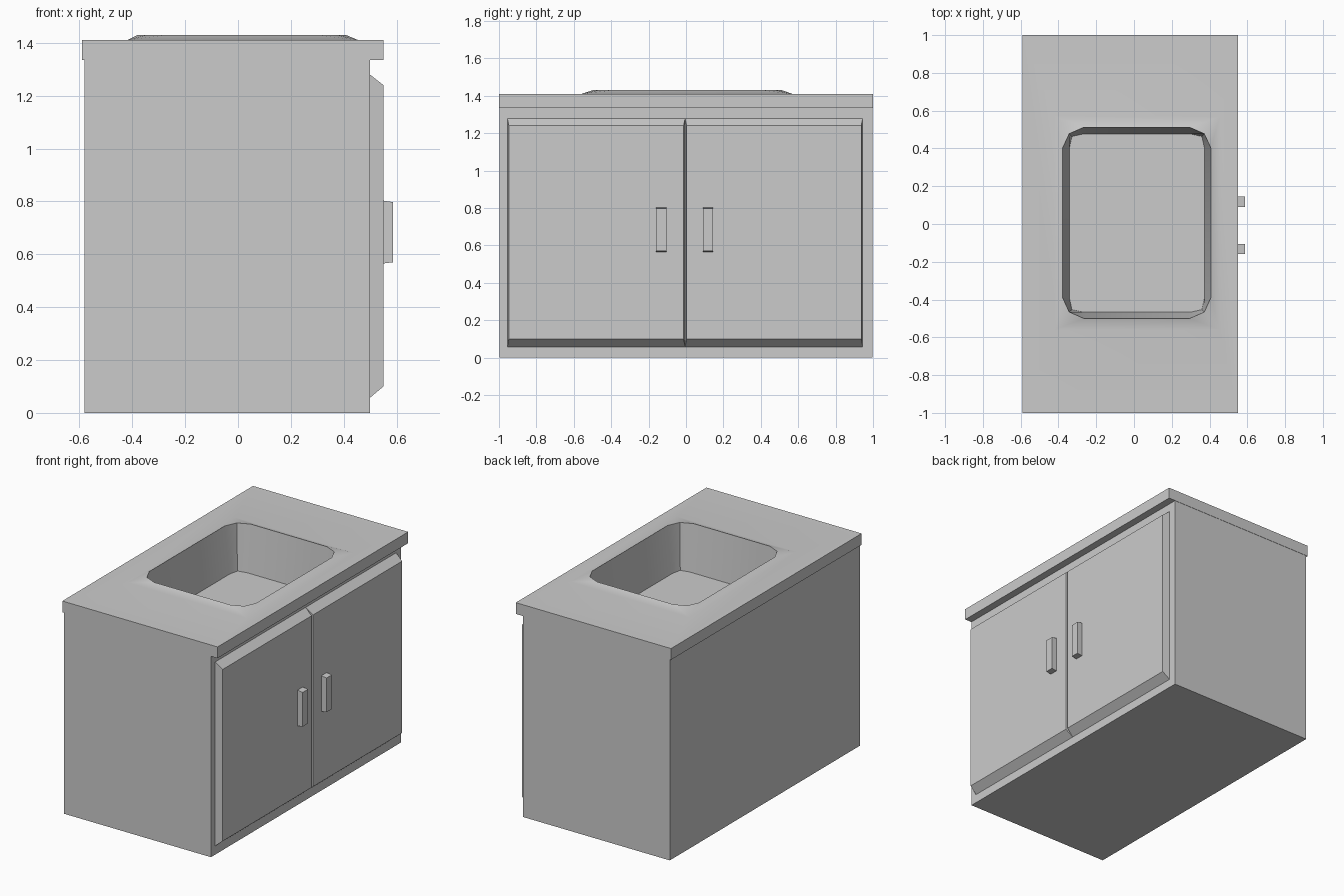
import bpy
import bmesh
import math

if "Cube" in bpy.data.objects:
    bpy.data.objects.remove(bpy.data.objects["Cube"])


def finish(name, bm):
    me = bpy.data.meshes.new(name)
    bm.to_mesh(me)
    bm.free()
    ob = bpy.data.objects.new(name, me)
    bpy.context.collection.objects.link(ob)
    return ob


def rect(bm, x0, x1, y0, y1, z):
    # counter-clockwise from front left
    return [bm.verts.new((x, y, z)) for x, y in
            ((x0, y0), (x1, y0), (x1, y1), (x0, y1))]


def rounded(bm, x0, x1, y0, y1, z, rx, ry, k):
    # rectangle with two-segment corners, starting at front left
    pts = []
    for x, sx, y, sy in ((x0, 1, y0, 1), (x1, -1, y0, 1),
                         (x1, -1, y1, -1), (x0, 1, y1, -1)):
        c = [(x, y + sy * ry), (x + sx * rx * k, y + sy * ry * k), (x + sx * rx, y)]
        pts += c if sx * sy > 0 else c[::-1]
    return [bm.verts.new((px, py, z)) for px, py in pts]


def bridge(bm, a, b):
    n = len(a)
    for i in range(n):
        j = (i + 1) % n
        bm.faces.new((a[i], a[j], b[j], b[i]))


def frustum_x(name, x0, x1, base, front):
    # block growing along +x from a base (y0, y1, z0, z1) to a front rectangle
    bm = bmesh.new()
    loops = [[bm.verts.new((x, y, z)) for y, z in
              ((r[0], r[2]), (r[1], r[2]), (r[1], r[3]), (r[0], r[3]))]
             for x, r in ((x0, base), (x1, front))]
    bridge(bm, *loops)
    bm.faces.new(loops[0][::-1])
    bm.faces.new(loops[1])
    return finish(name, bm)


# Cabinet body, open at the top so the basin hangs inside
bm = bmesh.new()
low = rect(bm, -0.58, 0.50, -0.998, 0.998, 0)
high = rect(bm, -0.58, 0.50, -0.998, 0.998, 1.34)
bridge(bm, low, high)
bm.faces.new(low[::-1])
finish("cabinet_body", bm)

# Countertop with raised rim and sunken basin, lofted in one piece
bm = bmesh.new()
loops = [rect(bm, -0.50, 0.47, -0.95, 0.95, 1.335),
         rect(bm, -0.59, 0.55, -1, 1, 1.335),
         rect(bm, -0.59, 0.55, -1, 1, 1.41),
         rect(bm, -0.42, 0.455, -0.56, 0.57, 1.41)]
for a, b in zip(loops, loops[1:]):
    bridge(bm, a, b)
edge = rounded(bm, -0.378, 0.407, -0.50, 0.512, 1.43, 0.113, 0.11, 0.31)
outer = loops[-1]
for i in range(4):
    a, b, c = edge[3 * i:3 * i + 3]
    bm.faces.new((outer[i], b, a))
    bm.faces.new((outer[i], c, b))
    j = (i + 1) % 4
    bm.faces.new((outer[i], outer[j], edge[3 * j], c))
floor = rounded(bm, -0.342, 0.373, -0.467, 0.477, 1.12, 0.075, 0.075, 0.18)
bridge(bm, edge, floor)
bm.faces.new(floor)
top = finish("countertop_basin", bm)
bpy.context.view_layer.objects.active = top
top.select_set(True)
bpy.ops.object.shade_smooth_by_angle(angle=math.radians(30))

# Two bevelled doors, each with a bar handle
for side, y0, y1, h in (("left", -0.955, -0.005, -0.16), ("right", -0.005, 0.945, 0.09)):
    frustum_x(side + "_door", 0.499, 0.55, (y0, y1, 0.057, 1.28),
              (y0 + 0.008, y1 - 0.008, 0.10, 1.24))
    frustum_x(side + "_handle", 0.549, 0.587, (h, h + 0.055, 0.565, 0.803),
              (h, h + 0.055, 0.57, 0.797))
